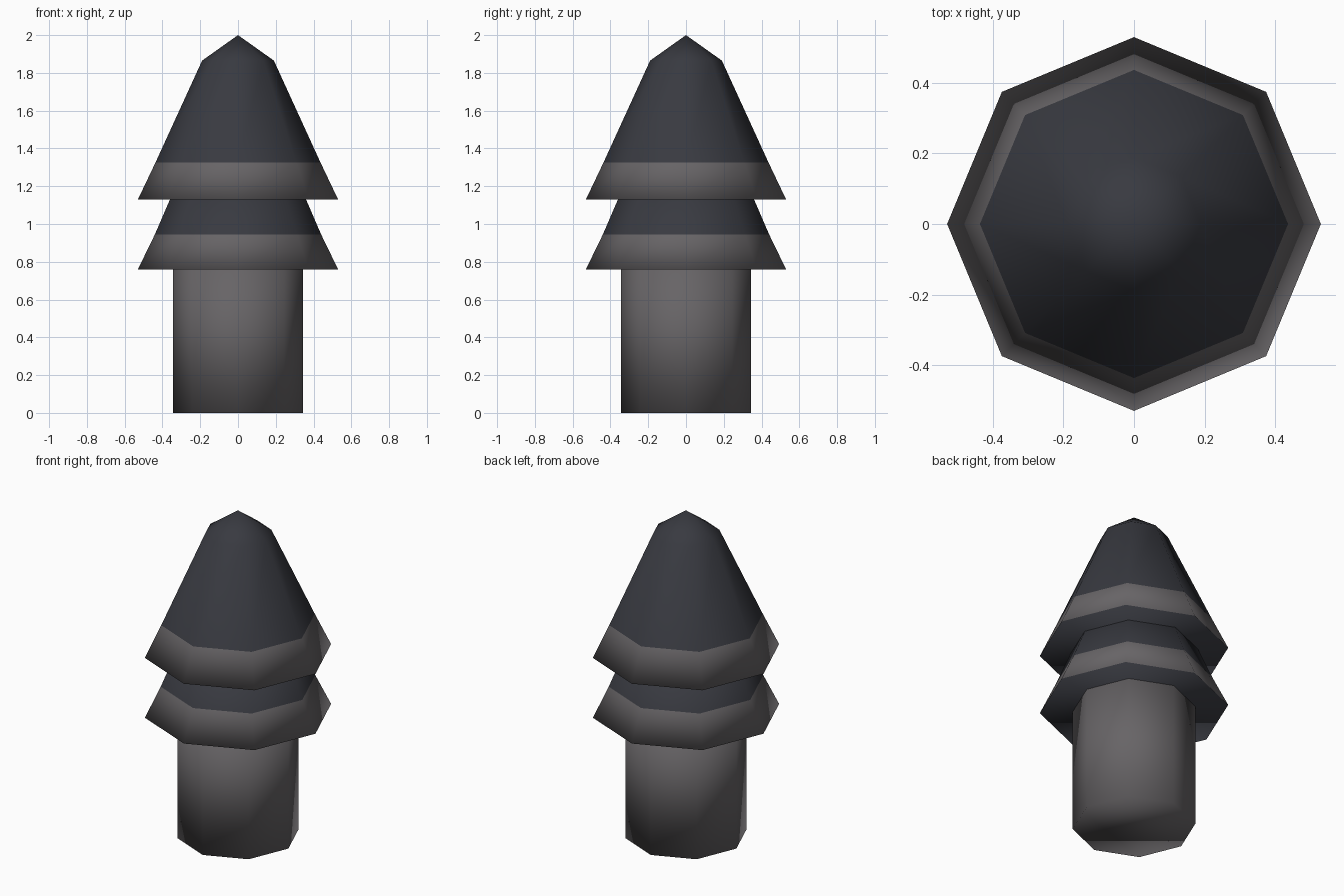
import bpy, bmesh
from math import cos, sin, tau

cube = bpy.data.objects.get("Cube")
if cube:
    bpy.data.objects.remove(cube, do_unlink=True)

SIDES = 8


def material(name, rgb):
    mat = bpy.data.materials.new(name)
    mat.use_nodes = True
    mat.diffuse_color = (*rgb, 1)
    bsdf = next(n for n in mat.node_tree.nodes if n.type == "BSDF_PRINCIPLED")
    bsdf.inputs["Base Color"].default_value = (*rgb, 1)
    return mat


warm_grey = material("warm grey", (0.135, 0.127, 0.133))
dark_slate = material("dark slate", (0.040, 0.042, 0.052))


def turned_part(name, profile, is_grey):
    """Revolve (radius, height) rings into a closed eight-sided solid."""
    bm = bmesh.new()
    rings = []
    for r, z in profile:
        if r == 0:
            rings.append([bm.verts.new((0, 0, z))] * SIDES)
        else:
            rings.append([bm.verts.new((r * cos(tau * i / SIDES), r * sin(tau * i / SIDES), z))
                          for i in range(SIDES)])
    for low, high in zip(rings, rings[1:]):
        for i in range(SIDES):
            j = (i + 1) % SIDES
            corners = [low[i], low[j], high[j], high[i]]
            bm.faces.new(list(dict.fromkeys(corners)))
    bm.faces.new(rings[0][::-1])
    if profile[-1][0] > 0:
        bm.faces.new(rings[-1])
    bmesh.ops.recalc_face_normals(bm, faces=bm.faces)
    for face in bm.faces:
        face.smooth = True
        face.material_index = 0 if is_grey(face) else 1
    mesh = bpy.data.meshes.new(name)
    bm.to_mesh(mesh)
    bm.free()
    mesh.materials.append(warm_grey)
    mesh.materials.append(dark_slate)
    obj = bpy.data.objects.new(name, mesh)
    bpy.context.collection.objects.link(obj)


def skirt_band(top):
    """Grey on sloping faces below the given height, not on the underside."""
    return lambda f: f.calc_center_median().z < top and f.normal.z > -0.5


# Plain grey trunk, running up inside the lower tier
turned_part("trunk", [(0.345, 0), (0.345, 0.8)], lambda f: True)

# Lower tier with its neck tucked into the upper tier
turned_part("lower_tier", [(0.53, 0.76), (0.44, 0.945), (0.33, 1.2)], skirt_band(0.945))

# Upper tier with the faceted tip
turned_part("upper_tier", [(0.53, 1.13), (0.437, 1.325), (0.19, 1.865), (0, 2)], skirt_band(1.325))
